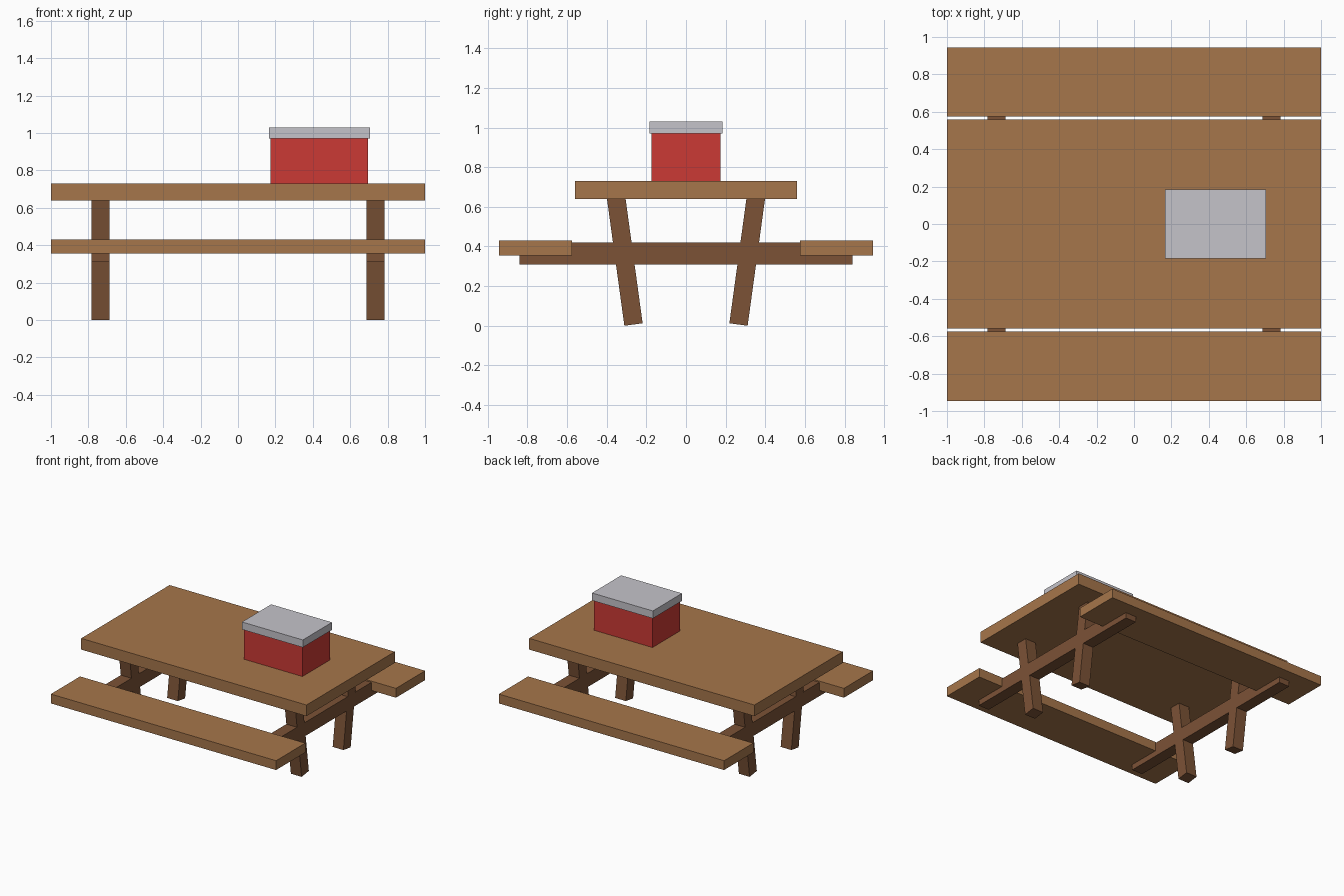
import bpy
import math
from mathutils import Matrix, Vector

cube = bpy.data.objects.get("Cube")
if cube:
    bpy.data.objects.remove(cube, do_unlink=True)


def make_material(name, rgb):
    mat = bpy.data.materials.new(name)
    mat.use_nodes = True
    color = (*rgb, 1.0)
    mat.diffuse_color = color
    mat.node_tree.nodes["Principled BSDF"].inputs["Base Color"].default_value = color
    return mat


plank_wood = make_material("plank wood", (0.38, 0.18, 0.07))
frame_wood = make_material("dark frame wood", (0.20, 0.085, 0.037))
cooler_red = make_material("cooler red", (0.60, 0.042, 0.035))
lid_grey = make_material("lid grey", (0.56, 0.55, 0.59))


def box(name, center, size, mat, tilt=0.0):
    """Box of the given size, tilted about the x axis."""
    bpy.ops.mesh.primitive_cube_add(size=1)
    obj = bpy.context.object
    obj.name = name
    obj.data.transform(Matrix.Diagonal((*size, 1)))
    obj.location = center
    obj.rotation_euler.x = tilt
    obj.data.materials.append(mat)
    return obj


# Table top
box("table_top", (0, 0, 0.685), (2, 1.12, 0.09), plank_wood)

# Benches
for side, sy in (("front", -1), ("back", 1)):
    box(side + "_bench", (0, sy * 0.76, 0.3925), (2, 0.37, 0.075), plank_wood)

# Trestles: a cross beam and two legs that lean outward toward the top
LEAN = math.radians(7.8)
LEG_WIDTH, LEG_LENGTH = 0.093, 0.67
for end, sx in (("right", -1), ("left", 1)):
    x = sx * 0.735
    box(end + "_cross_beam", (x, 0, 0.365), (0.095, 1.68, 0.11), frame_wood)
    for side, sy in (("front", -1), ("back", 1)):
        foot = Vector((x, sy * 0.265, LEG_WIDTH / 2 * math.sin(LEAN)))
        axis = Vector((0, sy * math.sin(LEAN), math.cos(LEAN)))
        box(f"{side}_{end}_leg", foot + axis * LEG_LENGTH / 2,
            (0.095, LEG_WIDTH, LEG_LENGTH), frame_wood, -sy * LEAN)

# Cooler standing on the table
box("cooler_body", (0.435, 0, 0.85), (0.52, 0.35, 0.24), cooler_red)
box("cooler_lid", (0.435, 0, 1.0), (0.54, 0.37, 0.06), lid_grey)
